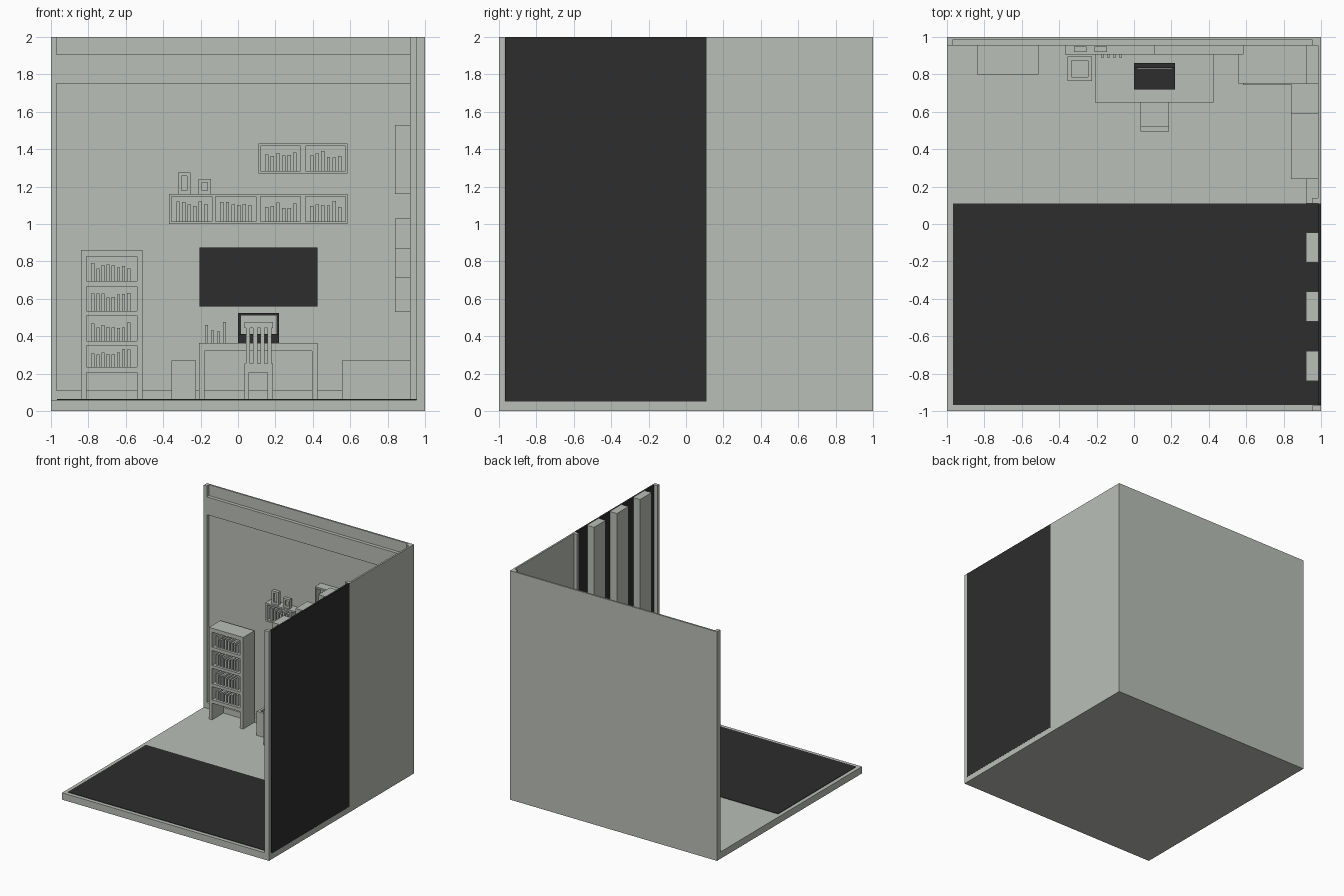
import bpy
import bmesh
import random
from mathutils import Matrix, Vector

random.seed(4)
default_cube = bpy.data.objects.get("Cube")
if default_cube:
    bpy.data.objects.remove(default_cube, do_unlink=True)


def make_material(name, red, green, blue):
    material = bpy.data.materials.new(name)
    material.use_nodes = True
    color = (red, green, blue, 1)
    material.diffuse_color = color
    material.node_tree.nodes["Principled BSDF"].inputs["Base Color"].default_value = color
    return material


PALE = make_material("pale_grey", .49, .52, .475)
DARK = make_material("charcoal", .026, .026, .026)

# Shared levels: floor top, wall trim faces, recessed wall faces, room limits
FLOOR, TOP = .06, 2
TRIM, RECESS, EDGE = .955, .985, 1


def build(name, boxes, material=PALE):
    """One object made of boxes, each given as x, y and z ranges."""
    bm = bmesh.new()
    for x, y, z in boxes:
        low, high = Vector((x[0], y[0], z[0])), Vector((x[1], y[1], z[1]))
        place = Matrix.Translation((low + high) / 2) @ Matrix.Diagonal((*(high - low), 1))
        bmesh.ops.create_cube(bm, size=1, matrix=place)
    mesh = bpy.data.meshes.new(name)
    bm.to_mesh(mesh)
    bm.free()
    mesh.materials.append(material)
    part = bpy.data.objects.new(name, mesh)
    bpy.context.collection.objects.link(part)
    return part


def cabinet(name, x, y, z, bays_x, bays_z, back=True):
    """Open-fronted unit: uprights and boards fill the gaps between the bays."""
    boxes = []
    edges = [x[0]] + [value for bay in bays_x for value in bay] + [x[1]]
    for left, right in zip(edges[::2], edges[1::2]):
        boxes.append(((left, right), y, z))
    levels = [z[0]] + [value for bay in bays_z for value in bay] + [z[1]]
    for low, high in zip(levels[::2], levels[1::2]):
        if high > low:
            boxes.append((x, y, (low, high)))
    if back:
        boxes.append((x, (y[1] - .015, y[1]), (bays_z[0][0], z[1])))
    return build(name, boxes)


def books(name, x, y, bottom, tallest, count):
    """A row of thin upright books of uneven height."""
    pitch = (x[1] - x[0]) / count
    boxes = []
    for i in range(count):
        left = x[0] + i * pitch
        height = tallest * random.uniform(.65, 1)
        boxes.append(((left, left + pitch * .6), y, (bottom, bottom + height)))
    return build(name, boxes)


# Room shell
build("floor", [((-EDGE, EDGE), (-EDGE, EDGE), (0, FLOOR))])
build("back_wall", [((-EDGE, EDGE), (RECESS, EDGE), (FLOOR, TOP))])
build("side_wall", [((RECESS, EDGE), (.11, EDGE), (FLOOR, TOP))])
build("back_wall_trim", [
    ((-EDGE, -.97), (TRIM, RECESS), (FLOOR, TOP)),
    ((-.97, TRIM), (TRIM, RECESS), (1.75, 1.905)),
    ((-.97, TRIM), (TRIM, RECESS), (FLOOR, .11)),
    ((TRIM, RECESS), (TRIM, RECESS), (FLOOR, TOP)),
])
build("side_wall_trim", [
    ((TRIM, EDGE), (-EDGE, -.97), (FLOOR, TOP)),
    ((TRIM, RECESS), (.11, .14), (FLOOR, TOP)),
    ((TRIM, RECESS), (.14, TRIM), (FLOOR, .11)),
])

# Dark window wall, floor covering and pillars
build("window_wall", [((RECESS, EDGE + .001), (-.967, .11), (.05, TOP))], DARK)
build("floor_mat", [((-.967, RECESS), (-.967, .11), (FLOOR, FLOOR + .004))], DARK)
for y in (-.76, -.44, -.125):
    build("window_pillar", [((.92, RECESS), (y - .08, y + .08), (FLOOR, TOP))])

# Tall bookcase with an open bottom bay
bays = [(.205 + .03, .35), (.375, .51), (.535, .665), (.695, .825)]
case_y = (.8, TRIM)
cabinet("bookcase", (-.84, -.51), case_y, (.205, .86), [(-.81, -.54)], bays)
build("bookcase_sides", [((left, left + .03), case_y, (FLOOR, .205)) for left in (-.84, -.54)])
for low, high in bays:
    books("bookcase_books", (-.785, -.565), (.82, .94), low, .1, 8)

# Wall shelves with books
shelf_y = (.905, RECESS)
starts = (-.355, -.12, .12, .36)
shelf_bays = [(start, start + .215) for start in starts]
for name, left, low, columns in (
    ("long_shelf", -.37, 1.0, shelf_bays),
    ("short_shelf", .11, 1.27, shelf_bays[2:]),
):
    cabinet(name, (left, .585), shelf_y, (low, low + .16), columns, [(low + .013, low + .146)])
    for start, end in columns:
        books(name + "_books", (start + .025, end - .01), (.915, .97), low + .013, .11, 6)


# Small picture frames standing on the long shelf
def picture_frame(left, right, top):
    bottom, rim, y = 1.16, .018, (.92, .95)
    build("picture_frame", [
        ((left, left + rim), y, (bottom, top)),
        ((right - rim, right), y, (bottom, top)),
        ((left, right), y, (bottom, bottom + rim)),
        ((left, right), y, (top - rim, top)),
        ((left, right), (.935, .95), (bottom, top)),
    ])


picture_frame(-.32, -.255, 1.275)
picture_frame(-.21, -.145, 1.24)

# Dark board above the desk
build("wall_board", [((-.205, .425), (.93, RECESS), (.56, .875))], DARK)

# Desk and its row of books
desk_x, desk_y, desk_top = (-.208, .425), (.65, TRIM), .365
build("desk", [
    (desk_x, desk_y, (.32, desk_top)),
    ((desk_x[0], -.18), desk_y, (FLOOR, .32)),
    ((.395, desk_x[1]), desk_y, (FLOOR, .32)),
])
for x, height in ((-.168, .095), (-.137, .065), (-.105, .06), (-.073, .11)):
    build("desk_book", [((x - .008, x + .008), (.89, TRIM), (desk_top, desk_top + height))])

# Laptop with a pale screen
build("laptop", [
    ((0, .22), (.72, .835), (desk_top, .41)),
    ((0, .22), (.835, .86), (desk_top, .525)),
], DARK)
build("laptop_screen", [((.015, .205), (.83, .836), (.412, .51))])

# Chair tucked under the desk
chair_x, back_y = (.035, .187), (.495, .525)
build("chair_seat", [(chair_x, (.495, .67), (.205, .255))])
legs = []
for x in ((.035, .06), (.157, .187)):
    for y in (back_y, (.64, .67)):
        legs.append((x, y, (FLOOR, .205)))
build("chair_legs", legs)
spindles = [((x - .011, x + .011), back_y, (.255, .45)) for x in (.053, .092, .132, .168)]
build("chair_back", spindles + [(chair_x, back_y, (.445, .475))])

# Open waste bin
left, right, front, rear, rim = -.355, -.225, .765, .895, .02
build("waste_bin", [
    ((left, left + rim), (front, rear), (FLOOR, .27)),
    ((right - rim, right), (front, rear), (FLOOR, .27)),
    ((left, right), (front, front + rim), (FLOOR, .27)),
    ((left, right), (rear - rim, rear), (FLOOR, .27)),
    ((left, right), (front, rear), (FLOOR, FLOOR + rim)),
])

# Low drawer cabinet and the ledge running along the side wall
build("drawer_cabinet", [((.555, .92), (.75, RECESS), (FLOOR, .27))])
for low in (.095, .175):
    build("drawer_front", [((.582, .887), (.742, .75), (low, low + .065))])
build("side_ledge", [((.92, RECESS), (.11, TRIM), (FLOOR, .28))])

# Wall cupboards on the side wall
cupboard_x = (.84, RECESS)
build("upper_cupboard", [(cupboard_x, (.24, .59), (1.16, 1.53))])
build("tall_cupboard", [(cupboard_x, (.59, .75), (.53, 1.03))])
build("low_cupboard", [(cupboard_x, (.24, .59), (.715, .87))])
